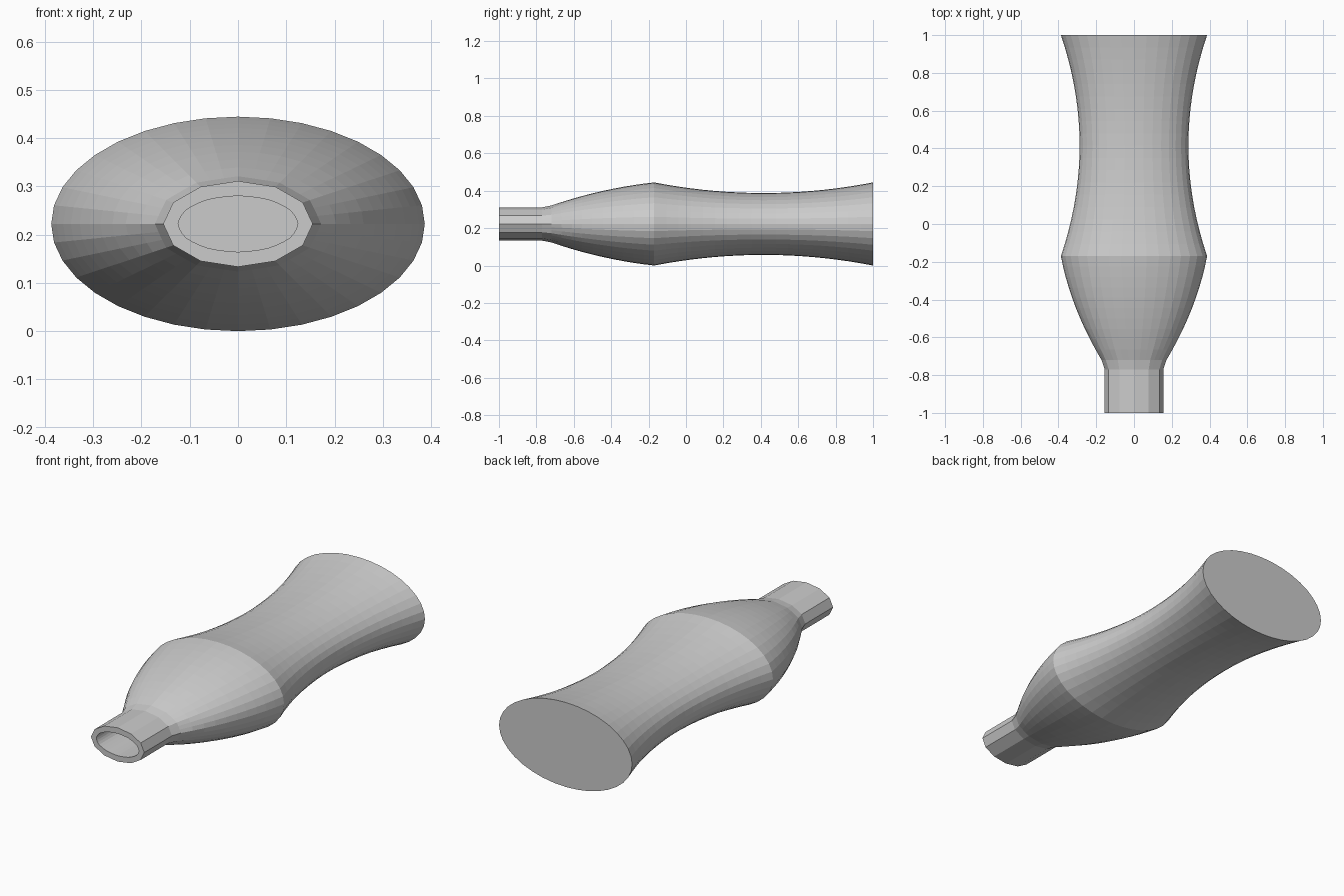
import bpy, bmesh, math

if "Cube" in bpy.data.objects:
    bpy.data.objects.remove(bpy.data.objects["Cube"])

N = 36           # sides of the oval body
RATIO = 0.574    # oval height / width
WALL = 0.031
ZC = 0.2222


def oval(rx, rz, y, facet=0.0):
    """Ring of N points; facet=1 flattens it onto a 12-sided oval."""
    pts = []
    for i in range(N):
        a = 2 * math.pi * i / N
        k = i % 3
        a0 = 2 * math.pi * (i - k) / N
        a1 = a0 + 2 * math.pi * 3 / N
        t = k / 3
        cx = math.cos(a0) * (1 - t) + math.cos(a1) * t
        cz = math.sin(a0) * (1 - t) + math.sin(a1) * t
        x = math.cos(a) * (1 - facet) + cx * facet
        z = math.sin(a) * (1 - facet) + cz * facet
        pts.append((rx * x, y, ZC + rz * z))
    return pts


# Outer profile: neck, domed shoulder, waisted grip (y, half width, faceting)
prof = [(-1.0, 0.155, 1), (-0.77, 0.155, 1), (-0.72, 0.172, 0.9)]
for i in range(1, 11):
    t = i / 10
    y = -0.72 + 0.55 * t
    prof.append((y, 0.172 + 0.215 * t + 0.028 * 4 * t * (1 - t), max(0, 0.6 - 2 * t)))
for i in range(1, 19):
    y = -0.17 + 1.17 * i / 18
    prof.append((y, 0.288 + 0.099 * ((y - 0.415) / 0.585) ** 2, 0))

bm = bmesh.new()


def add_ring(points):
    return [bm.verts.new(p) for p in points]


def bridge(a, b):
    for i in range(N):
        j = (i + 1) % N
        bm.faces.new((a[i], a[j], b[j], b[i]))


# Outer skin with flat base, rim, then the hollow inside with its floor
outer = [add_ring(oval(r, r * RATIO, y, f)) for y, r, f in prof]
inner = []
for y, r, f in prof:
    inner.append(add_ring(oval(r - WALL, r * RATIO - WALL, min(y, 1 - WALL),
                               f if y > -0.7 else 0.3)))
for rings in (outer, inner):
    for a, b in zip(rings, rings[1:]):
        bridge(a, b)
    bm.faces.new(rings[-1])
bridge(outer[0], inner[0])
bmesh.ops.recalc_face_normals(bm, faces=bm.faces)

mesh = bpy.data.meshes.new("bottle")
bm.to_mesh(mesh)
bm.free()
bottle = bpy.data.objects.new("bottle", mesh)
bpy.context.collection.objects.link(bottle)
